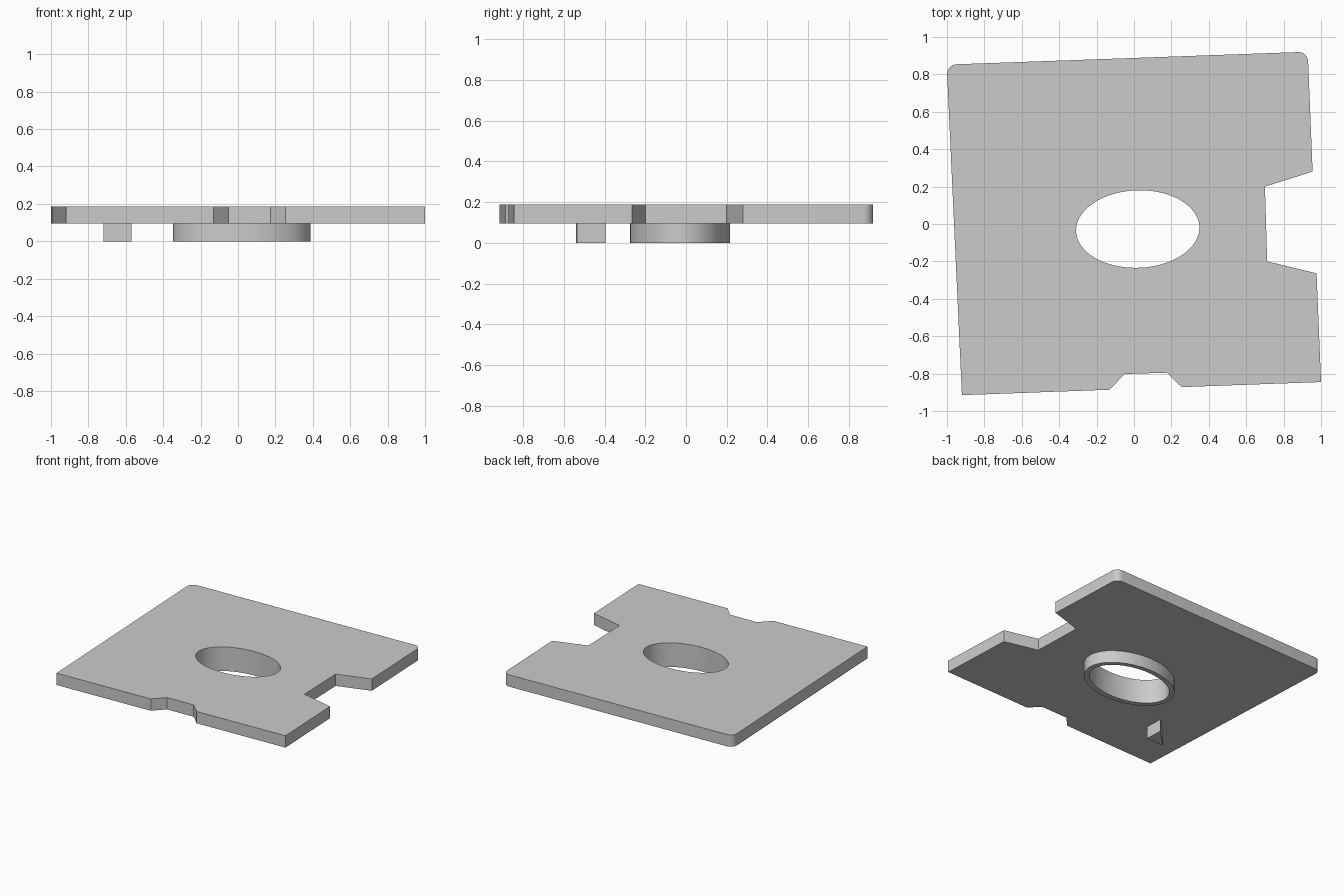
import bpy, bmesh
from math import sin, cos, radians, pi

if "Cube" in bpy.data.objects:
    bpy.data.objects.remove(bpy.data.objects["Cube"])

TILT = radians(2.1)      # the whole plate is turned slightly
Z_PLATE, Z_TOP = 0.095, 0.187


def ellipse(cx, cy, a, b, n=72):
    pts = []
    for i in range(n):
        t = 2 * pi * i / n
        x, y = a * cos(t), b * sin(t)
        pts.append((cx + x * cos(TILT) - y * sin(TILT),
                    cy + x * sin(TILT) + y * cos(TILT)))
    return pts


def corner(cx, cy, r, start, n=8):
    return [(cx + r * cos(TILT + start + pi / 2 * i / n),
             cy + r * sin(TILT + start + pi / 2 * i / n)) for i in range(n + 1)]


def prism(name, loops, z0, z1):
    """Extrude an outline (first loop) with holes (other loops) from z0 to z1."""
    bm = bmesh.new()
    edges = []
    for loop in loops:
        vs = [bm.verts.new((x, y, z0)) for x, y in loop]
        edges += [bm.edges.new((vs[i - 1], vs[i])) for i in range(len(vs))]
    bmesh.ops.triangle_fill(bm, edges=edges, use_beauty=True)
    res = bmesh.ops.extrude_face_region(bm, geom=bm.faces[:], use_keep_orig=True)
    top = [g for g in res["geom"] if isinstance(g, bmesh.types.BMVert)]
    bmesh.ops.translate(bm, verts=top, vec=(0, 0, z1 - z0))
    bmesh.ops.recalc_face_normals(bm, faces=bm.faces[:])
    me = bpy.data.meshes.new(name)
    bm.to_mesh(me)
    bm.free()
    ob = bpy.data.objects.new(name, me)
    bpy.context.collection.objects.link(ob)
    bpy.ops.object.select_all(action='DESELECT')
    ob.select_set(True)
    bpy.context.view_layer.objects.active = ob
    bpy.ops.object.shade_smooth_by_angle(angle=radians(30))
    return ob


hole = ellipse(0.02, -0.027, 0.33, 0.207)

# Plate: notches on the front and right edges, rounded back corners
outline = [(-0.92, -0.915), (-0.13, -0.886), (-0.05, -0.802), (0.175, -0.795),
           (0.255, -0.872), (1.0, -0.845), (0.976, -0.264), (0.712, -0.20),
           (0.70, 0.20), (0.955, 0.28)]
outline += corner(0.879, 0.867, 0.052, 0)
outline += corner(-0.947, 0.802, 0.052, pi / 2)
prism("plate", [outline, hole], Z_PLATE, Z_TOP)

# Oval collar under the hole
prism("collar", [ellipse(0.02, -0.029, 0.368, 0.245), hole], 0.0, Z_PLATE)

# Small three-sided peg under the front left corner
prism("peg", [[(-0.72, -0.54), (-0.57, -0.535), (-0.575, -0.395)]], 0.0, Z_PLATE)
